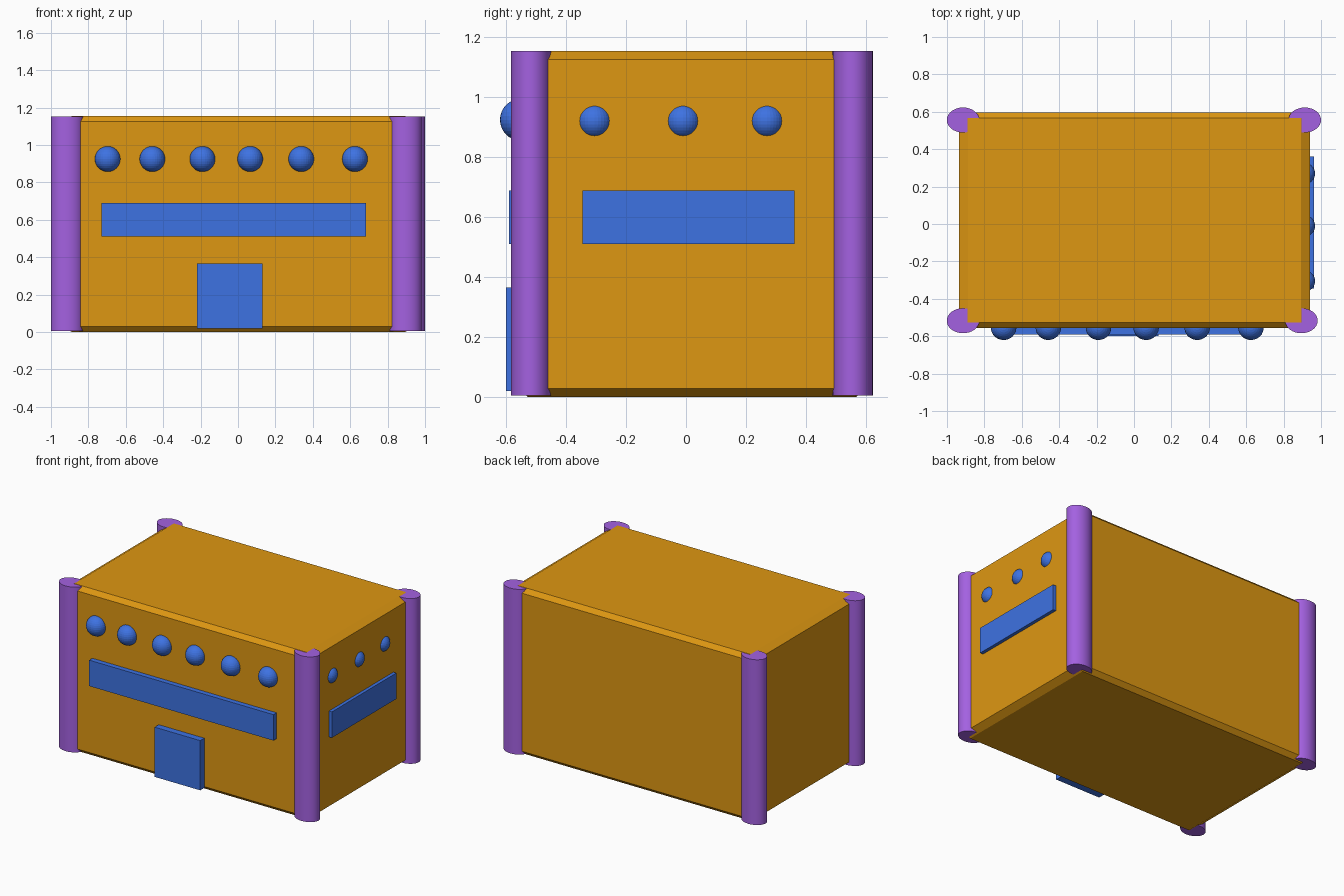
import bpy
import bmesh
from mathutils import Matrix, Vector

if "Cube" in bpy.data.objects:
    bpy.data.objects.remove(bpy.data.objects["Cube"], do_unlink=True)


def material(name, rgb):
    m = bpy.data.materials.new(name)
    m.use_nodes = True
    m.diffuse_color = (*rgb, 1)
    m.node_tree.nodes["Principled BSDF"].inputs["Base Color"].default_value = (*rgb, 1)
    return m


ORANGE = material("amber orange", (0.73, 0.31, 0.006))
PURPLE = material("violet", (0.37, 0.12, 0.75))
BLUE = material("bright blue", (0.048, 0.17, 0.76))


def finish(name, bm, mat, centre, size):
    """Turn a unit-sized bmesh into an object of the given size and centre."""
    bm.transform(Matrix.Diagonal((*size, 1)))
    mesh = bpy.data.meshes.new(name)
    bm.to_mesh(mesh)
    bm.free()
    mesh.materials.append(mat)
    obj = bpy.data.objects.new(name, mesh)
    obj.location = centre
    bpy.context.collection.objects.link(obj)
    return obj


def box(name, mat, low, high, bevel=0):
    low, high = Vector(low), Vector(high)
    bm = bmesh.new()
    bmesh.ops.create_cube(bm, size=1)
    if bevel:
        bmesh.ops.bevel(bm, geom=bm.edges[:], offset=bevel, segments=1,
                        affect='EDGES')
    return finish(name, bm, mat, (low + high) / 2, high - low)


def pillar(name, x, y):
    bm = bmesh.new()
    bmesh.ops.create_cone(bm, cap_ends=True, segments=32,
                          radius1=1, radius2=1, depth=1)
    obj = finish(name, bm, PURPLE, (x, y, 0.58), (0.087, 0.067, 1.147))
    bpy.ops.object.select_all(action='DESELECT')
    obj.select_set(True)
    bpy.context.view_layer.objects.active = obj
    bpy.ops.object.shade_smooth_by_angle()


def ball(name, centre, radii):
    bm = bmesh.new()
    bmesh.ops.create_uvsphere(bm, u_segments=32, v_segments=16, radius=1)
    finish(name, bm, BLUE, centre, radii)


# Chamfered main block
box("building_body", ORANGE, (-0.935, -0.555, 0), (0.94, 0.595, 1.155), bevel=0.025)

# Corner pillars
pillar("front_right_pillar", -0.914, -0.517)
pillar("front_left_pillar", 0.895, -0.517)
pillar("back_right_pillar", -0.914, 0.556)
pillar("back_left_pillar", 0.913, 0.556)

# Door and long windows
box("door", BLUE, (-0.22, -0.60, 0.02), (0.13, -0.50, 0.365))
box("front_window", BLUE, (-0.73, -0.59, 0.51), (0.685, -0.50, 0.69))
box("side_window", BLUE, (0.88, -0.345, 0.51), (0.963, 0.362, 0.69))

# Round upper windows
for i, x in enumerate((-0.697, -0.458, -0.19, 0.065, 0.338, 0.625)):
    ball(f"front_round_window_{i + 1}", (x, -0.555, 0.925), (0.068, 0.065, 0.068))
for i, y in enumerate((-0.305, -0.01, 0.27)):
    ball(f"side_round_window_{i + 1}", (0.91, y, 0.921), (0.058, 0.058, 0.058))
